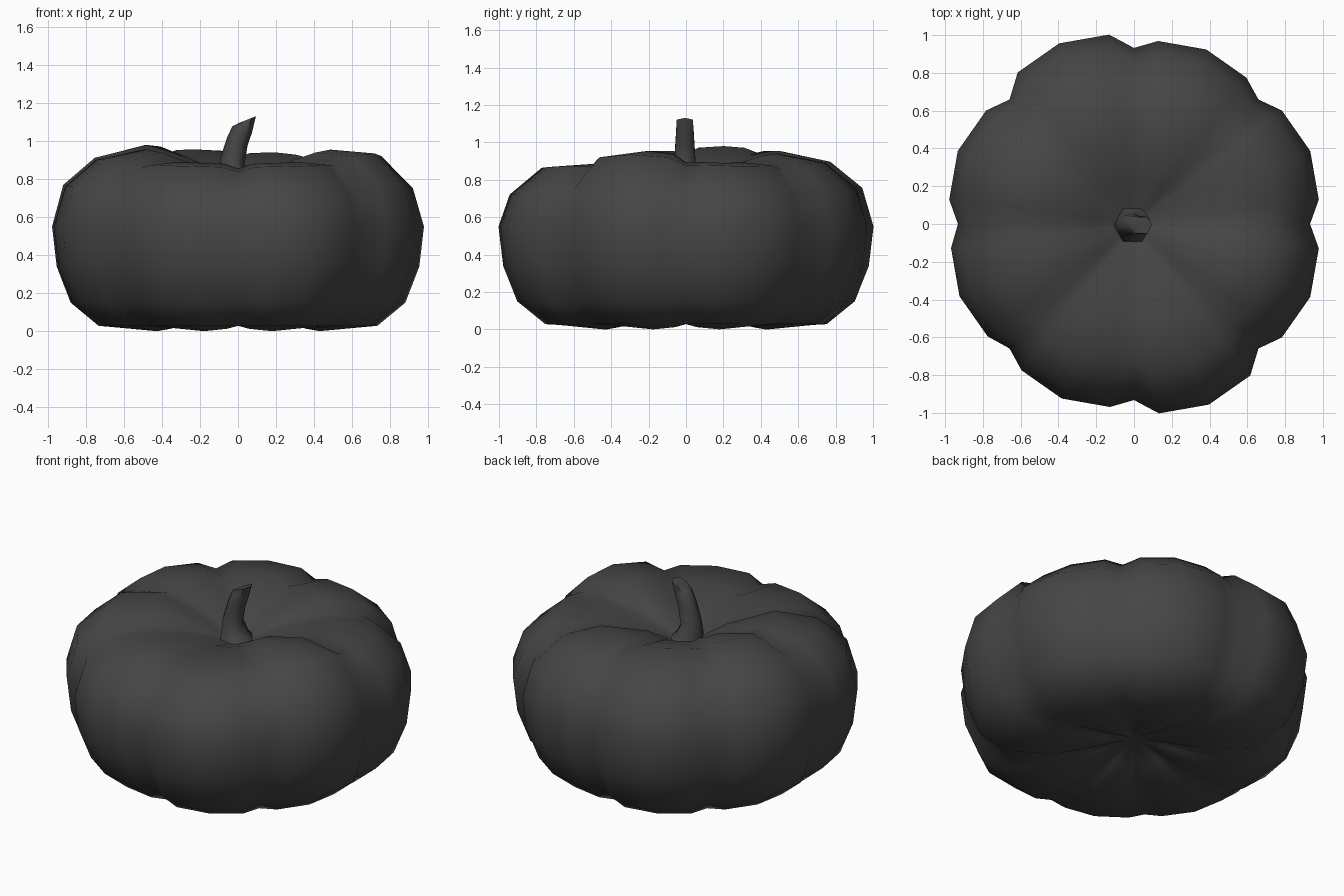
import bpy, bmesh
from math import sin, cos, radians, pi

if "Cube" in bpy.data.objects:
    bpy.data.objects.remove(bpy.data.objects["Cube"])

# Eight lobes, counter-clockwise from +x: (radius, crest height, shoulder fullness)
LOBES = [(1.01, .89, .95), (1.0, .94, .88), (1.035, .955, .87), (1.01, .98, .86),
         (1.0, .955, .87), (1.0, .885, .95), (1.035, .885, .95), (1.01, .955, .95)]
STEP = [0, 7.5, 22.5, 37.5]      # column angles inside a lobe, first is the groove
BASE = .55                       # height of the widest ring
PIT = .77                        # height of the hollow around the stem

# Profile rings: (radius, kind, value), bottom to top
RINGS = [(.20, 'low', .06), (.46, 'low', .0), (.75, 'low', .028), (.90, 'low', .15),
         (.975, 'low', .34), (1.0, 'low', .55), (.94, 'up', .52), (.77, 'up', None),
         (.52, 'up', 1.0), (.24, 'dip', .55), (.08, 'dip', .06)]


def make_object(name, bm, angle):
    bmesh.ops.recalc_face_normals(bm, faces=bm.faces)
    me = bpy.data.meshes.new(name)
    bm.to_mesh(me)
    bm.free()
    me.materials.append(DARK)
    ob = bpy.data.objects.new(name, me)
    bpy.context.collection.objects.link(ob)
    bpy.ops.object.select_all(action='DESELECT')
    bpy.context.view_layer.objects.active = ob
    ob.select_set(True)
    bpy.ops.object.shade_smooth_by_angle(angle=angle)
    return ob


def bridge(bm, rings):
    for a, b in zip(rings, rings[1:]):
        n = len(a)
        for i in range(n):
            j = (i + 1) % n
            bm.faces.new((a[i], a[j], b[j], b[i]))


def cap(bm, ring, point):
    tip = bm.verts.new(point)
    for i in range(len(ring)):
        bm.faces.new((ring[i], ring[(i + 1) % len(ring)], tip))


def column(k):
    """Angle, radius factor, crest height, shoulder and bottom lift of one column."""
    i, s = divmod(k, 4)
    rad, top, full = LOBES[i]
    prev = LOBES[i - 1]
    ang = radians(i * 45 + STEP[s])
    if s == 0:
        return ang, .932, (top + prev[1]) / 2 - .03, (full + prev[2]) / 2, .035
    if s == 2:
        return ang, rad, top, full, 0
    near = prev if s == 1 else LOBES[(i + 1) % 8]
    return ang, rad * .977, top * .85 + near[1] * .15 - .005, full, .012


# One dark charcoal material
DARK = bpy.data.materials.new("charcoal")
DARK.diffuse_color = (.06, .06, .06, 1)
DARK.use_nodes = True
DARK.node_tree.nodes["Principled BSDF"].inputs["Base Color"].default_value = DARK.diffuse_color

# Ribbed pumpkin body
bm = bmesh.new()
rings = []
for r, kind, v in RINGS:
    ring = []
    for k in range(32):
        ang, f, top, full, lift = column(k)
        if kind == 'low':
            z = v + (lift if r < .5 else 0)
        elif kind == 'up':
            z = BASE + (top - BASE) * (v or full)
        else:
            z = PIT + (top - PIT) * v
        ring.append(bm.verts.new((r * f * cos(ang), r * f * sin(ang), z)))
    rings.append(ring)
bridge(bm, rings)
cap(bm, rings[0], (0, 0, .13))
cap(bm, rings[-1], (0, 0, PIT - .01))
make_object("pumpkin_body", bm, pi)

# Curved six-sided stem: (x, z, radius, tilt) per ring
PATH = [(0, .765, .11, 0), (-.02, .82, .085, 8), (-.03, .89, .066, 15),
        (-.003, 1.0, .058, 22), (.022, 1.06, .054, 20), (.048, 1.112, .05, -22)]
bm = bmesh.new()
rings = []
for x, z, r, tilt in PATH:
    t = radians(tilt)
    rings.append([bm.verts.new((x + r * cos(a) * cos(t), r * sin(a) - .006,
                                z - r * cos(a) * sin(t)))
                  for a in (k * pi / 3 for k in range(6))])
bridge(bm, rings)
bm.faces.new(rings[0])
bm.faces.new(rings[-1])
make_object("stem", bm, radians(62))
